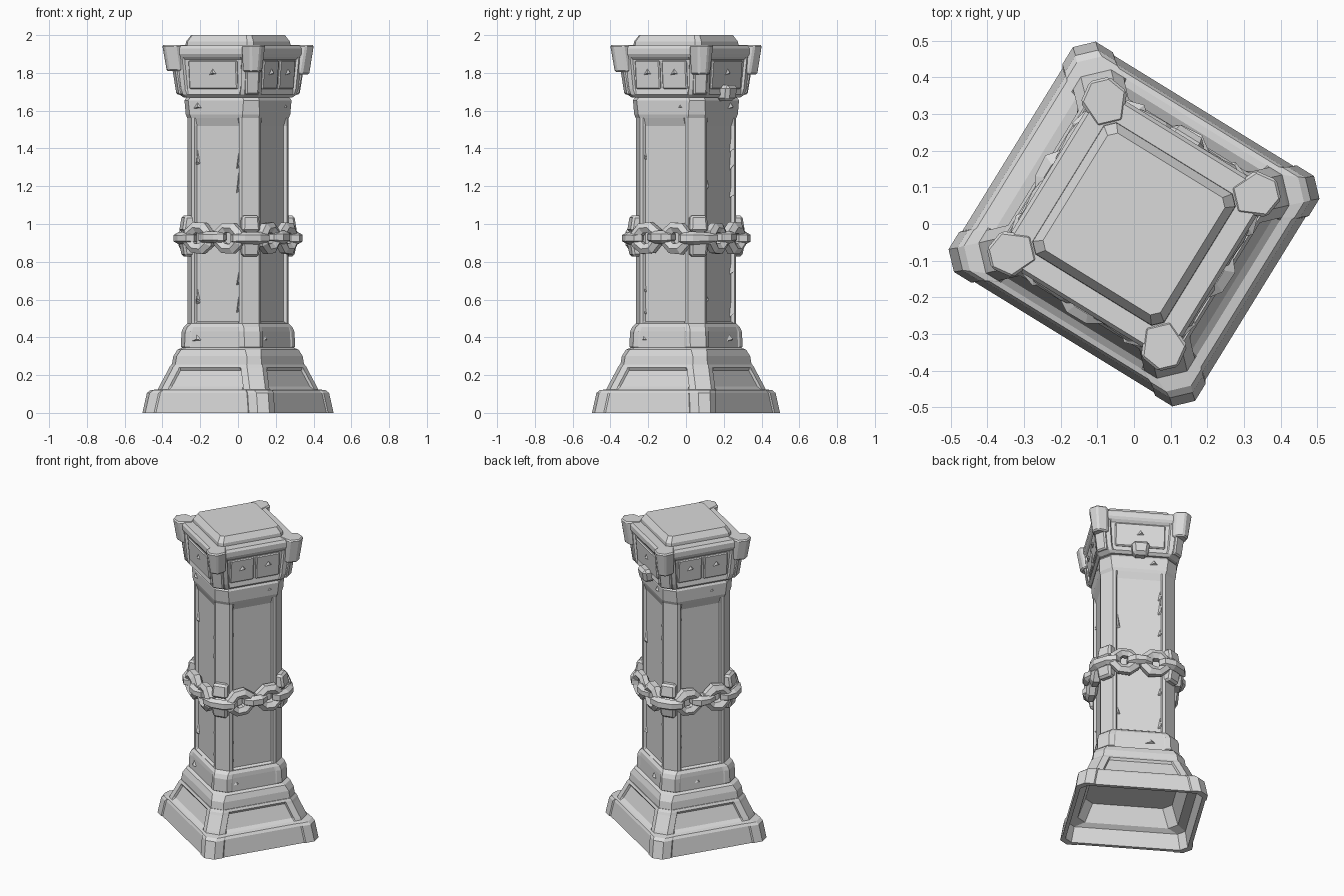
import bpy, bmesh, math, random
from mathutils import Matrix, Vector

random.seed(4)
cube = bpy.data.objects.get("Cube")
if cube:
    bpy.data.objects.remove(cube, do_unlink=True)

stone = bpy.data.materials.new("grey_stone")
stone.use_nodes = True
stone.diffuse_color = (0.7, 0.7, 0.7, 1)
stone.node_tree.nodes["Principled BSDF"].inputs["Base Color"].default_value = (0.7, 0.7, 0.7, 1)

TURN = -31.6  # the whole column stands turned on its base


def frame(degrees):
    """Frame with x pointing out of a side or corner, y along it, z up."""
    return Matrix.Rotation(math.radians(TURN + degrees), 4, 'Z')


def finish(name, bm, matrix, bevel=0):
    bmesh.ops.recalc_face_normals(bm, faces=bm.faces[:])
    bm.transform(matrix)
    mesh = bpy.data.meshes.new(name)
    bm.to_mesh(mesh)
    bm.free()
    mesh.materials.append(stone)
    obj = bpy.data.objects.new(name, mesh)
    bpy.context.scene.collection.objects.link(obj)
    if bevel:
        mod = obj.modifiers.new("worn_edges", 'BEVEL')
        mod.width, mod.segments = bevel, 1


def skin(bm, rings):
    """Bridge closed rings of vertices and cap both ends."""
    n = len(rings[0])
    for a, b in zip(rings, rings[1:]):
        for i in range(n):
            j = (i + 1) % n
            bm.faces.new((a[i], a[j], b[j], b[i]))
    bm.faces.new(rings[0])
    bm.faces.new(rings[-1])


def section(bm, z, h, c, p, d, narrow=0):
    """Square outline: half width h, corner cut c, post width p, panel depth d."""
    verts = []
    q = h - p
    side = [(h, c - h), (h, -q), (h - d, 0.008 - q),
            (h - d, q - 0.008), (h, q), (h, h - c)]
    for k in range(4):
        rot = Matrix.Rotation(k * math.pi / 2, 3, 'Z')
        for x, y in side:
            v = rot @ Vector((x, y, z))
            v.y -= math.copysign(narrow, v.y)
            verts.append(bm.verts.new(v))
    return verts


def loft(name, rows):
    bm = bmesh.new()
    skin(bm, [section(bm, *row) for row in rows])
    finish(name, bm, frame(0))


def prism(name, matrix, levels, bevel):
    """Solid between two outlines, each given as (points, z)."""
    bm = bmesh.new()
    skin(bm, [[bm.verts.new((x, y, z)) for x, y in pts] for pts, z in levels])
    finish(name, bm, matrix, bevel)


def block(name, matrix, low, high, bevel=0.008):
    """Tapered block; low and high are (x0, x1, half width, z)."""
    prism(name, matrix, [(((x0, -w), (x1, -w), (x1, w), (x0, w)), z)
                         for x0, x1, w, z in (low, high)], bevel)


def horn_outline(inner, outer, w):
    """Six-sided plan, widest in the middle, blunt at the outer end."""
    half = ((inner, w * 0.55), (outer - 0.05, w), (outer, w * 0.42))
    return [(x, -y) for x, y in half] + [(x, y) for x, y in reversed(half)]


def link(name, matrix, a, b, thick):
    """Chunky chain link lying in its own xy plane."""
    bm = bmesh.new()
    rings = []
    for i in range(8):
        t = math.radians(45 * i + 22.5)
        out = Vector((math.cos(t), math.sin(t), 0))
        mid = Vector((a * out.x, b * out.y, 0)) * 1.08
        size = thick * random.uniform(0.9, 1.15)
        ring = []
        for s in range(6):
            u = math.radians(60 * s + 30)
            ring.append(bm.verts.new(mid + out * size * math.cos(u)
                                     + Vector((0, 0, size * math.sin(u)))))
        rings.append(ring)
    for i in range(8):
        r, q = rings[i], rings[(i + 1) % 8]
        for s in range(6):
            t = (s + 1) % 6
            bm.faces.new((r[s], r[t], q[t], q[s]))
    finish(name, bm, matrix)


def chip(name, matrix, x, y, z, w, tall, rise):
    """Flat three-sided chip standing slightly proud of a face."""
    bm = bmesh.new()
    base = [bm.verts.new((x, y + dy, z + dz)) for dy, dz in
            ((-w, -tall * 0.4), (w, -tall * 0.2), (0, tall))]
    tip = bm.verts.new((x + rise, y + w * 0.3, z))
    bm.faces.new(base)
    for i in range(3):
        bm.faces.new((base[i], base[(i + 1) % 3], tip))
    finish(name, bm, matrix)


# Hollow plinth: slightly oblong foot and a sloping tier
loft("plinth", [
    (0.23, 0.26, 0.05, 0.10, 0), (0.12, 0.30, 0.05, 0.10, 0),
    (0.10, 0.35, 0.04, 0.09, 0, 0.024), (0, 0.366, 0.04, 0.09, 0, 0.026),
    (0, 0.395, 0.045, 0.10, 0.006, 0.026), (0.105, 0.377, 0.045, 0.10, 0.006, 0.024),
    (0.12, 0.364, 0.05, 0.10, 0.004, 0.02), (0.125, 0.334, 0.06, 0.10, 0, 0.008),
    (0.14, 0.329, 0.06, 0.10, 0.014, 0.008), (0.225, 0.296, 0.06, 0.10, 0.014, 0.008),
    (0.24, 0.291, 0.06, 0.10, 0, 0.008), (0.255, 0.283, 0.06, 0.10, 0, 0.008)])

# Stepped mouldings under the shaft
loft("base_moulding", [
    (0.25, 0.279, 0.055, 0.09, 0, 0.008), (0.30, 0.273, 0.055, 0.09, 0, 0.008),
    (0.335, 0.259, 0.06, 0.09, 0, 0.008), (0.345, 0.241, 0.06, 0.09, 0, 0.008),
    (0.35, 0.246, 0.06, 0.09, 0.005, 0.008), (0.43, 0.243, 0.06, 0.09, 0.005, 0.008),
    (0.455, 0.235, 0.06, 0.09, 0, 0.008), (0.475, 0.221, 0.065, 0.09, 0, 0.008)])

# Shaft with sunken panels between corner posts
loft("shaft", [
    (0.46, 0.223, 0.065, 0.084, 0, 0.008), (0.475, 0.223, 0.065, 0.084, 0, 0.008),
    (0.485, 0.223, 0.065, 0.084, 0.015, 0.008), (1.52, 0.223, 0.065, 0.084, 0.015, 0.008),
    (1.56, 0.223, 0.065, 0.084, 0, 0.008), (1.57, 0.223, 0.065, 0.084, 0, 0.008)])
loft("neck", [
    (1.56, 0.223, 0.065, 0.09, 0, 0.008), (1.58, 0.229, 0.065, 0.09, 0, 0.008),
    (1.655, 0.232, 0.06, 0.09, 0, 0.008), (1.68, 0.218, 0.06, 0.09, 0, 0.008)])

# Flared capital and its top slab
loft("capital", [
    (1.67, 0.23, 0.055, 0.08, 0), (1.685, 0.246, 0.055, 0.08, 0),
    (1.715, 0.253, 0.055, 0.08, 0.012), (1.87, 0.264, 0.05, 0.08, 0.012),
    (1.885, 0.266, 0.05, 0.08, 0), (1.90, 0.274, 0.05, 0.08, 0),
    (1.93, 0.274, 0.05, 0.08, 0), (1.945, 0.264, 0.05, 0.08, 0)])
loft("top_slab", [
    (1.93, 0.212, 0.025, 0.06, 0), (1.965, 0.21, 0.025, 0.06, 0),
    (2.0, 0.188, 0.02, 0.06, 0)])

# Corner horns and chain clasps
for k in range(4):
    corner = frame(45 + 90 * k)
    prism("capital_horn", corner,
          [(horn_outline(0.27, 0.384, 0.052), random.uniform(1.785, 1.815)),
           (horn_outline(0.28, 0.408, 0.066), 1.948)], 0.008)
    block("horn_foot", corner, (0.25, 0.328, 0.036, 1.685), (0.27, 0.35, 0.038, 1.82))
    block("upper_clasp", corner, (0.23, 0.312, 0.05, 0.96), (0.23, 0.298, 0.045, 1.045), 0.012)
    block("lower_clasp", corner, (0.23, 0.298, 0.045, 0.828), (0.23, 0.312, 0.05, 0.905), 0.012)
    link("corner_chain_link", corner @ Matrix.Translation((0.286, 0, 0.925)), 0.028, 0.075, 0.032)

# Chain along each side: upright links joined by flat ones
upright = Matrix.Rotation(math.pi / 2, 4, 'Y')
for k in range(4):
    side = frame(90 * k)
    for u in (-0.093, 0.093):
        tilt = Matrix.Rotation(random.uniform(-0.12, 0.12), 4, 'X')
        link("upright_chain_link",
             side @ Matrix.Translation((0.245, u, 0.925)) @ tilt @ upright, 0.055, 0.06, 0.033)
    link("flat_chain_link", side @ Matrix.Translation((0.25, 0, 0.93)), 0.026, 0.05, 0.031)

# Capital panels: split in two on alternate sides, with chipped centres
for k in range(4):
    side = frame(90 * k)
    spots = ((-0.083, 0.076), (0.083, 0.076)) if k % 2 == 0 else ((0, 0.15),)
    for u, w in spots:
        place = side @ Matrix.Translation((0, u, 0))
        block("capital_panel", place, (0.2, 0.25, w, 1.715), (0.2, 0.262, w, 1.865), 0.006)
        chip("panel_chip", place, 0.254, 0, 1.80, 0.025, 0.03, 0.015)

# Worn chips beside the panels and on the mouldings
for k in range(4):
    side = frame(90 * k)
    for n in range(7):
        edge = random.choice((-1, 1)) * 0.127
        z = random.choice((random.uniform(0.52, 0.78), random.uniform(1.1, 1.48)))
        chip("shaft_chip", side, 0.2, edge, z, 0.014, random.uniform(0.03, 0.08), 0.017)
    chip("moulding_chip", side, 0.233, random.uniform(-0.12, 0.12), 0.39, 0.03, 0.025, 0.015)
    chip("neck_chip", side, 0.222, random.uniform(-0.12, 0.12), 1.62, 0.025, 0.025, 0.015)

# Loose stone lump caught under one side of the capital
block("stone_lump", frame(90), (0.21, 0.285, 0.045, 1.65), (0.23, 0.3, 0.055, 1.735), 0.018)
